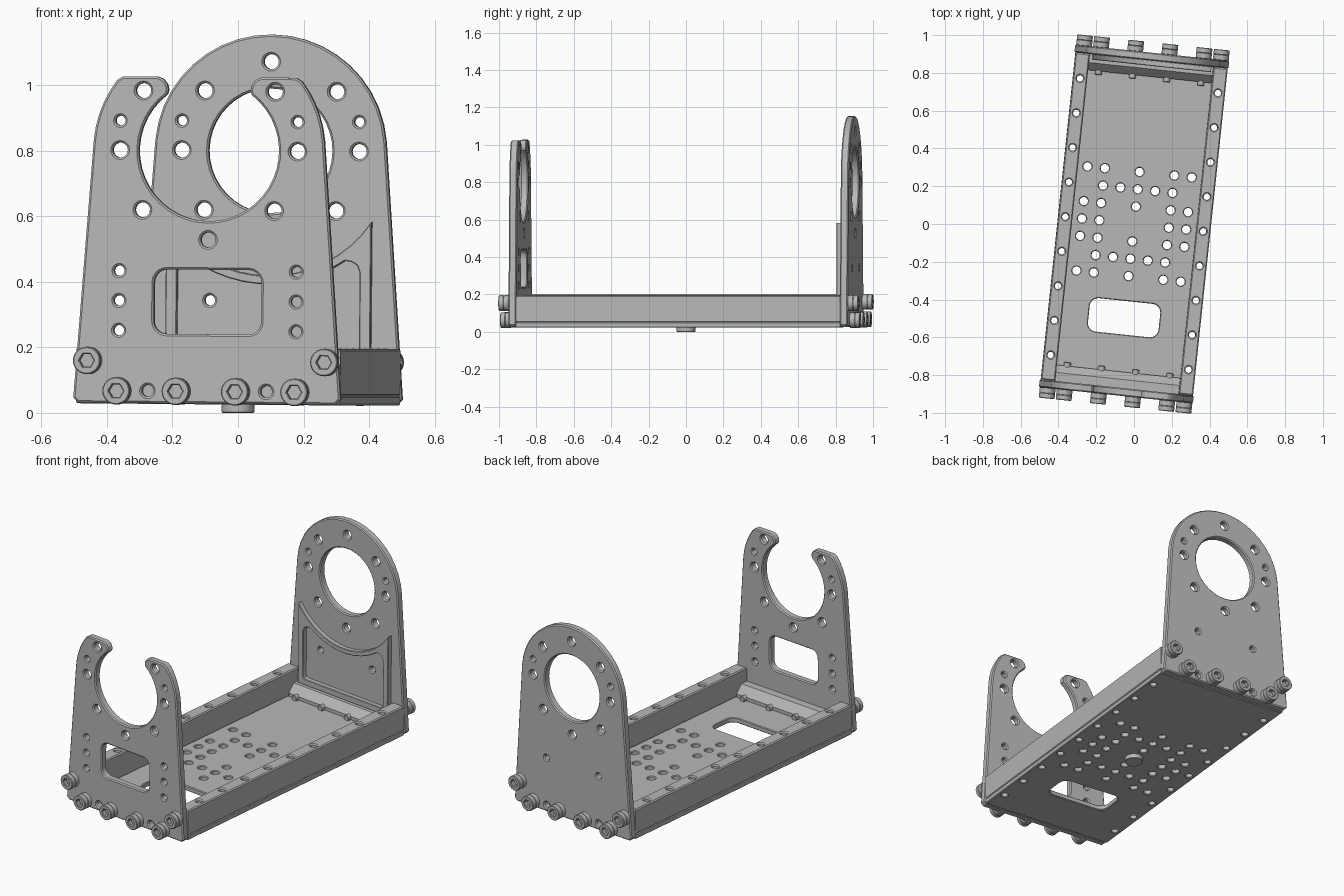
import bpy, bmesh, math
from mathutils import Matrix, Vector

if "Cube" in bpy.data.objects:
    bpy.data.objects.remove(bpy.data.objects["Cube"])

metal = bpy.data.materials.new("grey metal")
metal.use_nodes = True
GREY = (0.48, 0.48, 0.48, 1)
metal.diffuse_color = GREY
metal.node_tree.nodes["Principled BSDF"].inputs["Base Color"].default_value = GREY

# The whole bracket stands slightly turned and rolled
POSE = Matrix.Rotation(math.radians(-6.05), 4, 'Z') @ Matrix.Rotation(math.radians(0.5), 4, 'Y')
FLIP = {1: Matrix.Identity(4), -1: Matrix.Rotation(math.pi, 4, 'Z')}
UPRIGHT = Matrix.Rotation(math.pi / 2, 4, 'X')      # profile to xz, depth towards the front
ALONG_X = Matrix(((0, 0, 1, 0), (1, 0, 0, 0), (0, 1, 0, 0), (0, 0, 0, 1)))
PITCH = 0.0925
HALF_LEN, OUTER, AXIS_Z = 0.87, 0.912, 0.8


def shift(x, y, z):
    return Matrix.Translation((x, y, z))


def arc(cx, cy, r, a0, a1, n):
    angles = [math.radians(a0 + (a1 - a0) * i / n) for i in range(n + 1)]
    return [(cx + r * math.cos(a), cy + r * math.sin(a)) for a in angles]


def circle(cx, cy, r, n=20):
    return arc(cx, cy, r, 0, 360, n)[:-1]


def hole(cx, cy, r, n=20):
    return circle(cx, cy, r, n)[::-1]


def rounded(x0, y0, x1, y1, r):
    pts = []
    for i, (x, y) in enumerate(((x1 - r, y1 - r), (x0 + r, y1 - r), (x0 + r, y0 + r), (x1 - r, y0 + r))):
        pts += arc(x, y, r, 90 * i, 90 * i + 90, 5)
    return pts


def box(x0, y0, x1, y1):
    return [(x0, y0), (x1, y0), (x1, y1), (x0, y1)]


def mirrored(half):
    return half + [(-x, y) for x, y in reversed(half) if abs(x) > 1e-4]


def inset(loop, d):
    """Move a loop towards its solid side (the left of its direction)."""
    out = []
    for i, p in enumerate(loop):
        p = Vector(p)
        e0 = (p - Vector(loop[i - 1])).normalized()
        e1 = (Vector(loop[(i + 1) % len(loop)]) - p).normalized()
        n = Vector((-e0.y - e1.y, e0.x + e1.x)).normalized()
        out.append(p + n * d / max(0.5, n.dot(Vector((-e0.y, e0.x)))))
    return out


def prism(bm, loops, t, mat, b=0.004):
    """Chamfered solid from an outline and its holes."""
    new, caps = [], ([], [])
    for loop in loops:
        rings = []
        for d, w in ((b, 0), (0, b), (0, t - b), (b, t)):
            rings.append([bm.verts.new((p[0], p[1], w)) for p in inset(loop, d)])
        for lo, hi in zip(rings, rings[1:]):
            for i in range(len(lo)):
                bm.faces.new((lo[i - 1], lo[i], hi[i], hi[i - 1]))
        for cap, ring in zip(caps, (rings[0], rings[-1])):
            cap += [bm.edges.get((ring[i - 1], ring[i])) for i in range(len(ring))]
        new += [v for ring in rings for v in ring]
    for cap in caps:
        bmesh.ops.triangle_fill(bm, use_beauty=True, edges=cap, normal=(0, 0, 1))
    bmesh.ops.transform(bm, matrix=mat, verts=new)


def finish(name, bm):
    bmesh.ops.recalc_face_normals(bm, faces=bm.faces)
    bm.transform(POSE)
    mesh = bpy.data.meshes.new(name)
    bm.to_mesh(mesh)
    bm.free()
    mesh.materials.append(metal)
    ob = bpy.data.objects.new(name, mesh)
    bpy.context.collection.objects.link(ob)
    for o in bpy.context.selected_objects:
        o.select_set(False)
    ob.select_set(True)
    bpy.context.view_layer.objects.active = ob
    bpy.ops.object.shade_smooth_by_angle(angle=math.radians(25))


def part(name, loops, t, mat, b=0.004):
    bm = bmesh.new()
    prism(bm, loops, t, mat, b)
    finish(name, bm)


# Floor plate with its hole grid and cutout
rail_ys = [2 * PITCH * 0.995 * i for i in range(-4, 5)]
columns = {3: (-3, -2, 0, 2, 3), 2: (-2, -1, 0, 1, 2), 1: (-3, -2, 0, 2, 3), 0: (-3, -2, 2, 3)}
floor = [box(-0.405, -HALF_LEN, 0.405, HALF_LEN)]
floor += [hole(i * PITCH, j * PITCH, 0.022) for j in range(-3, 4) for i in columns[abs(j)]]
floor += [hole(s * 0.367, y, 0.019) for s in (-1, 1) for y in rail_ys]
floor.append(rounded(-0.188, -0.588, 0.188, -0.41, 0.045)[::-1])
part("floor_plate", floor, 0.029, shift(0, 0, 0.026))

# Side rails
for s, name in ((-1, "right_rail"), (1, "left_rail")):
    x = s * 0.367
    rail = [box(x - 0.038, -HALF_LEN, x + 0.038, HALF_LEN)] + [hole(x, y, 0.017) for y in rail_ys]
    part(name, rail, 0.145, shift(0, 0, 0.054), 0.006)

# Round locating boss underneath
part("bottom_boss", [circle(0, 0, 0.05, 32)], 0.03, shift(0, 0, 0), 0.003)

# Sloped bars joining the floor to the end plates
for s, name in ((1, "front_end_bar"), (-1, "back_end_bar")):
    bar = [(-HALF_LEN, 0.05), (-0.785, 0.05), (-0.785, 0.075), (-0.825, 0.12), (-HALF_LEN, 0.12)]
    part(name, [bar], 0.66, FLIP[s] @ shift(-0.33, 0, 0) @ ALONG_X, 0.002)

# Holes shared by both end plates
ring = 0.272
shared = [hole(ring * math.cos(math.radians(a)), AXIS_Z + ring * math.sin(math.radians(a)), 0.023)
          for a in (0, 42, 138, 180, 222, 270, 318)]
for s in (-1, 1):
    shared += [hole(s * ring, 0.89, 0.015), hole(s * 0.182, 0.066, 0.018)]
side = [(0.395, 0.028), (0.41, 0.043)]

# Front plate: open cradle with a window
front = side + arc(0, AXIS_Z, 0.355, 5, 37, 5) + [(0.265, 1.025), (0.16, 1.025), (0.143, 1.019),
                                                  (0.13, 1.003), (0.126, 0.986)]
front += arc(0, AXIS_Z, 0.215, 53, -90, 17)
loops = [mirrored(front), rounded(-0.165, 0.24, 0.165, 0.437, 0.04)[::-1]] + shared
loops += [hole(s * ring, z, 0.016) for s in (-1, 1) for z in (0.25, 0.341, 0.432)]
part("front_plate", loops, OUTER - HALF_LEN, shift(0, -HALF_LEN, 0) @ UPRIGHT, 0.006)

# Back plate: domed with a round opening
back = side + arc(0, AXIS_Z, 0.355, 5, 90, 10)
loops = [mirrored(back), hole(0, AXIS_Z, 0.19, 40), hole(0, AXIS_Z + ring, 0.023)] + shared
loops += [hole(s * 0.182, 0.342, 0.016) for s in (-1, 1)]
part("back_plate", loops, OUTER - HALF_LEN, shift(0, OUTER, 0) @ UPRIGHT, 0.006)

# Raised stiffening frame on the inside of the back plate
outline = mirrored([(0.315, 0.12), (0.315, 0.585)] + arc(0, AXIS_Z, 0.381, -35, -90, 8))
pocket = mirrored([(0.262, 0.155), (0.275, 0.16), (0.28, 0.173), (0.28, 0.43), (0.272, 0.452), (0.255, 0.463)]
                  + arc(0, AXIS_Z, 0.408, -55, -90, 6))
part("back_frame", [outline, pocket[::-1]], 0.03, shift(0, HALF_LEN + 0.002, 0) @ UPRIGHT, 0.003)

# Socket-head bolts on both end plates
for s, end in ((1, "front"), (-1, "back")):
    bm = bmesh.new()
    for x, z in ((-0.364, 0.157), (0.364, 0.157), (-0.273, 0.065), (-0.091, 0.065), (0.091, 0.065), (0.273, 0.065)):
        place = FLIP[s] @ shift(x, -OUTER, z) @ UPRIGHT
        prism(bm, [circle(0, 0, 0.042, 24)], 0.027, place, 0.001)
        prism(bm, [circle(0, 0, 0.042, 24), hole(0, 0, 0.022, 6)], 0.028, place @ shift(0, 0, 0.027), 0.003)
        if z < 0.1:
            prism(bm, [circle(0, 0, 0.018, 16)], 0.147, place @ shift(0, 0, -0.147), 0.003)
    finish(end + "_bolts", bm)
